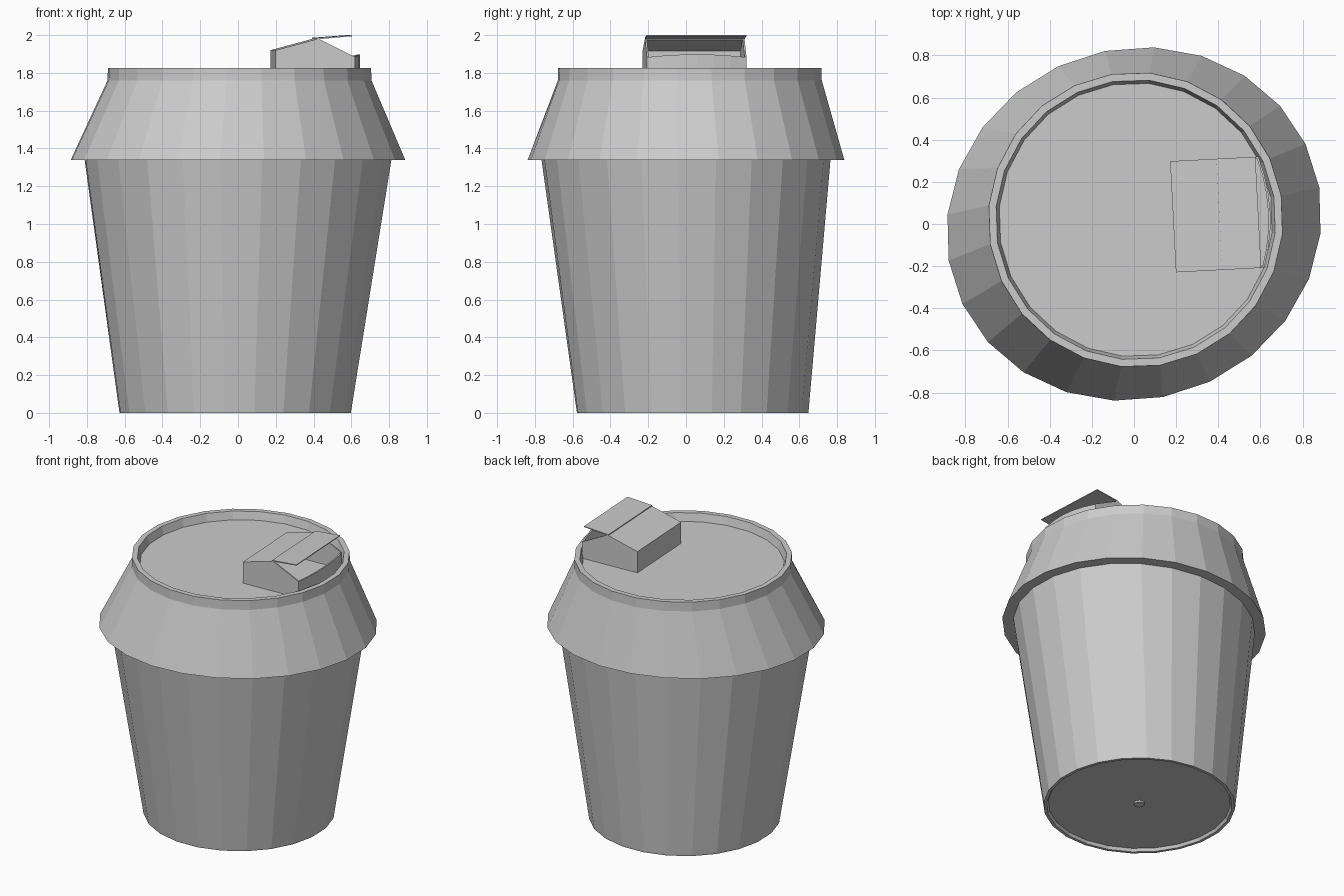
import bpy, bmesh, math
from mathutils import Matrix, Vector

cube = bpy.data.objects.get("Cube")
if cube:
    bpy.data.objects.remove(cube, do_unlink=True)

grey = bpy.data.materials.new("plain grey")
grey.use_nodes = True
grey.diffuse_color = (0.6, 0.6, 0.6, 1)
grey.node_tree.nodes["Principled BSDF"].inputs["Base Color"].default_value = (0.6, 0.6, 0.6, 1)
SIDES = 24


def finish(name, bm, matrix=Matrix()):
    bmesh.ops.recalc_face_normals(bm, faces=bm.faces)
    mesh = bpy.data.meshes.new(name)
    bm.to_mesh(mesh)
    bm.free()
    mesh.materials.append(grey)
    obj = bpy.data.objects.new(name, mesh)
    obj.matrix_world = matrix
    bpy.context.collection.objects.link(obj)
    return obj


def ring(z, u, v, centre=(0, 0)):
    """Skewed oval: u and v are its two half-axis vectors."""
    c, u, v = Vector(centre), Vector(u), Vector(v)
    points = []
    for i in range(SIDES):
        t = math.tau * i / SIDES
        p = c + u * math.cos(t) + v * math.sin(t)
        points.append((p.x, p.y, z))
    return points


def circle(z, r, centre, turn=-5.5):
    a = math.radians(turn)
    return ring(z, (r * math.cos(a), r * math.sin(a)), (-r * math.sin(a), r * math.cos(a)), centre)


def skin(name, rings, cap_first=False, cap_last=False):
    bm = bmesh.new()
    loops = [[bm.verts.new(p) for p in r] for r in rings]
    for a, b in zip(loops, loops[1:]):
        for i in range(SIDES):
            j = (i + 1) % SIDES
            bm.faces.new((a[i], a[j], b[j], b[i]))
    if cap_first:
        bm.faces.new(loops[0])
    if cap_last:
        bm.faces.new(loops[-1])
    return finish(name, bm)


def prism(name, outline, push, matrix):
    """Extrude a flat outline along a vector."""
    bm = bmesh.new()
    face = bm.faces.new([bm.verts.new(p) for p in outline])
    new = bmesh.ops.extrude_face_region(bm, geom=[face], use_keep_orig=True)
    moved = [g for g in new["geom"] if isinstance(g, bmesh.types.BMVert)]
    bmesh.ops.translate(bm, verts=moved, vec=push)
    return finish(name, bm, matrix)


# Tapered cup with a recessed base and small centre nub
base = (-0.015, 0.035)
skin("cup", [
    circle(0.008, 0.035, base),
    circle(0.02, 0.035, base),
    circle(0.02, 0.585, base),
    circle(0, 0.595, base),
    circle(0, 0.615, base),
    circle(0.012, 0.617, base),
    ring(1.34, (0.812, -0.04), (0.085, 0.765)),
], cap_first=True)

# Flared lid with an upright rim and sunken top
neck = (0.008, 0.02)
skin("lid", [
    ring(1.34, (0.80, -0.04), (0.085, 0.755)),
    ring(1.34, (0.885, -0.045), (0.095, 0.838)),
    circle(1.76, 0.702, neck),
    circle(1.825, 0.700, neck),
    circle(1.825, 0.665, neck),
    circle(1.77, 0.65, neck),
], cap_last=True)

# Hollow drinking spout, slightly turned on the lid
place = Matrix.Translation((0.39, 0.045, 0)) @ Matrix.Rotation(math.radians(3), 4, "Z")
half, thick, floor = 0.264, 0.01, 1.765
back, peak, front = -0.205, 0.025, 0.215

side = [(back, floor), (back, 1.92), (peak, 1.98), (front, 1.885), (front, floor)]
for label, y in (("left", half - thick), ("right", -half)):
    prism("spout_side_" + label, [(x, y, z) for x, z in side], (0, thick, 0), place)


def slab(name, profile):
    prism(name, [(x, -half, z) for x, z in profile], (0, 2 * half, 0), place)


slab("spout_back", [(back, floor), (back, 1.92), (back + thick, 1.92), (back + thick, floor)])
slab("spout_roof", [(back, 1.912), (back, 1.92), (peak, 1.982), (peak, 1.974)])
slab("spout_flap", [(peak - 0.01, 1.978), (peak - 0.01, 1.986), (0.2, 2.0), (0.2, 1.994)])

# Bowed lip closing the low end of the spout
bm = bmesh.new()
rows = []
STEPS = 6
for i in range(STEPS + 1):
    s = 2 * i / STEPS - 1
    bow = 1 - s * s
    x, y, top = front + 0.042 * bow, s * half, 1.883 + 0.015 * bow
    rows.append([bm.verts.new(p) for p in (
        (x, y, floor), (x, y, top), (x - thick, y, top), (x - thick, y, floor))])
for a, b in zip(rows, rows[1:]):
    for k in range(4):
        m = (k + 1) % 4
        bm.faces.new((a[k], a[m], b[m], b[k]))
bm.faces.new(rows[0])
bm.faces.new(rows[-1])
finish("spout_lip", bm, place)
